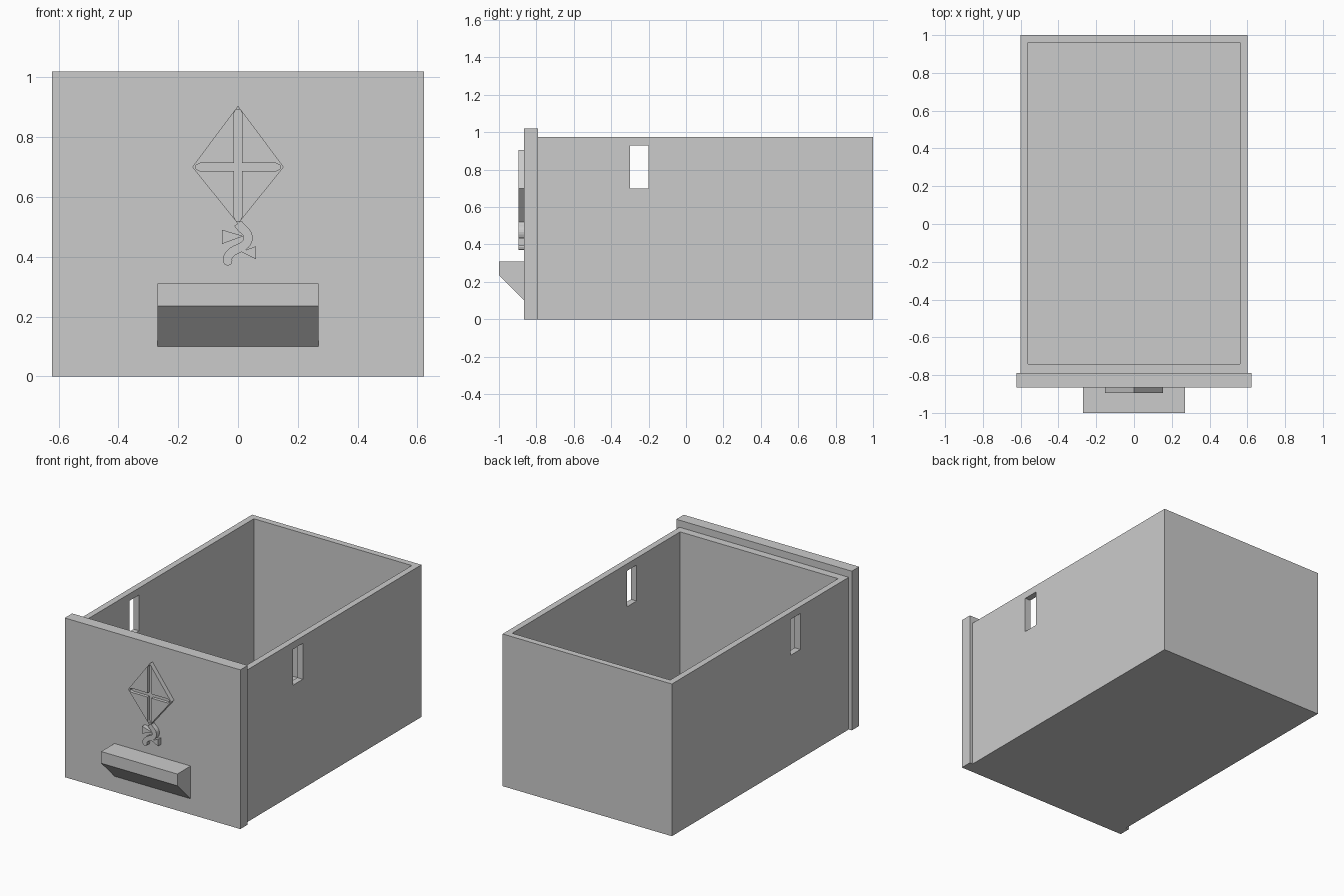
import bpy
import bmesh
from mathutils import Vector
from mathutils.geometry import interpolate_bezier

default = bpy.data.objects.get("Cube")
if default:
    bpy.data.objects.remove(default, do_unlink=True)

GREY = (0.6, 0.6, 0.6, 1)
grey = bpy.data.materials.new("plain grey")
grey.use_nodes = True
grey.diffuse_color = GREY
grey.node_tree.nodes["Principled BSDF"].inputs["Base Color"].default_value = GREY


def prism(name, points, start, end, axis="y"):
    """Extrude a flat outline: (x, z) along y, or (y, z) along x."""
    bm = bmesh.new()
    place = (lambda p, d: (p[0], d, p[1])) if axis == "y" else (lambda p, d: (d, p[0], p[1]))
    face = bm.faces.new([bm.verts.new(place(p, start)) for p in points])
    grown = bmesh.ops.extrude_face_region(bm, geom=[face])["geom"]
    shift = Vector(place((0, 0), end - start))
    bmesh.ops.translate(bm, vec=shift, verts=[v for v in grown if isinstance(v, bmesh.types.BMVert)])
    bmesh.ops.recalc_face_normals(bm, faces=bm.faces)
    mesh = bpy.data.meshes.new(name)
    bm.to_mesh(mesh)
    bm.free()
    mesh.materials.append(grey)
    obj = bpy.data.objects.new(name, mesh)
    bpy.context.collection.objects.link(obj)
    return obj


def box(name, x, y, z):
    corners = [(x[0], z[0]), (x[1], z[0]), (x[1], z[1]), (x[0], z[1])]
    return prism(name, corners, y[0], y[1])


def cut(target, cutter):
    """Subtract the cutter, bake the result and drop the cutter."""
    cutter.hide_render = True
    mod = target.modifiers.new("cut", "BOOLEAN")
    mod.operation = "DIFFERENCE"
    mod.solver = "EXACT"
    mod.object = cutter
    bpy.context.view_layer.objects.active = target
    bpy.ops.object.modifier_apply(modifier=mod.name)
    bpy.data.objects.remove(cutter, do_unlink=True)


# Open drawer body with a slot through both side walls
PANEL_BACK, PANEL_FRONT, RAISED = -0.79, -0.865, -0.895
body = box("drawer_body", (-0.6, 0.6), (PANEL_BACK, 1), (0, 0.975))
cut(body, box("cavity_cutter", (-0.56, 0.56), (-0.74, 0.96), (0.04, 1.2)))
cut(body, box("slot_cutter", (-0.8, 0.8), (-0.3, -0.2), (0.7, 0.93)))

# Front panel, slightly wider and taller than the body
box("front_panel", (-0.622, 0.622), (PANEL_FRONT, PANEL_BACK), (0, 1.02))

# Wedge handle
handle = [(PANEL_FRONT, 0.1), (PANEL_FRONT, 0.31), (-1, 0.31), (-1, 0.235)]
prism("handle", handle, -0.27, 0.27, axis="x")

# Raised kite with a grooved cross
MID = 0.7
kite = prism("kite", [(0, 0.905), (0.153, MID), (0, 0.51), (-0.153, MID)], RAISED, PANEL_FRONT)


def bar(low, high, half):
    tip = half / 2
    return [(low, -tip), (low + half, -half), (high - half, -half), (high, -tip),
            (high, tip), (high - half, half), (low + half, half), (low, tip)]


GROOVE = (RAISED - 0.02, RAISED + 0.02)
cut(kite, prism("spar_cutter", [(w, z) for z, w in bar(0.52, 0.893, 0.014)], *GROOVE))
cut(kite, prism("cross_spar_cutter", [(x, MID + w) for x, w in bar(-0.14, 0.14, 0.013)], *GROOVE))

# Winding kite tail, a ribbon of constant width with a rounded end
knots = [((0, 0.512), (0.012, 0.49)), ((0.034, 0.465), (0.034, 0.445)),
         ((0, 0.427), (-0.022, 0.418)), ((-0.033, 0.4), (-0.037, 0.392)),
         ((-0.034, 0.384), (-0.034, 0.38))]
path = []
for (a, ha), (b, hb) in zip(knots, knots[1:]):
    back = Vector(b) * 2 - Vector(hb)
    path += interpolate_bezier(Vector(a), Vector(ha), back, Vector(b), 7)[:-1]
path.append(Vector(knots[-1][0]))
left, right = [], []
for i, p in enumerate(path):
    step = path[min(i + 1, len(path) - 1)] - path[max(i - 1, 0)]
    side = Vector((-step.y, step.x)).normalized() * 0.015
    left.append(p + side)
    right.append(p - side)
end = path[-1]
cap = [end + Vector((0.011, -0.01)), end + Vector((0, -0.014)), end + Vector((-0.011, -0.01))]
# order the cap from the left side round to the right side
if (left[-1] - end).x < 0:
    cap.reverse()
prism("kite_tail", left + cap + right[::-1], RAISED, PANEL_FRONT)

# Bows on the tail
prism("tail_bow_upper", [(-0.053, 0.49), (-0.053, 0.443), (0.018, 0.469)], RAISED, PANEL_FRONT)
prism("tail_bow_lower", [(0.06, 0.435), (0.06, 0.392), (0.01, 0.417)], RAISED, PANEL_FRONT)
